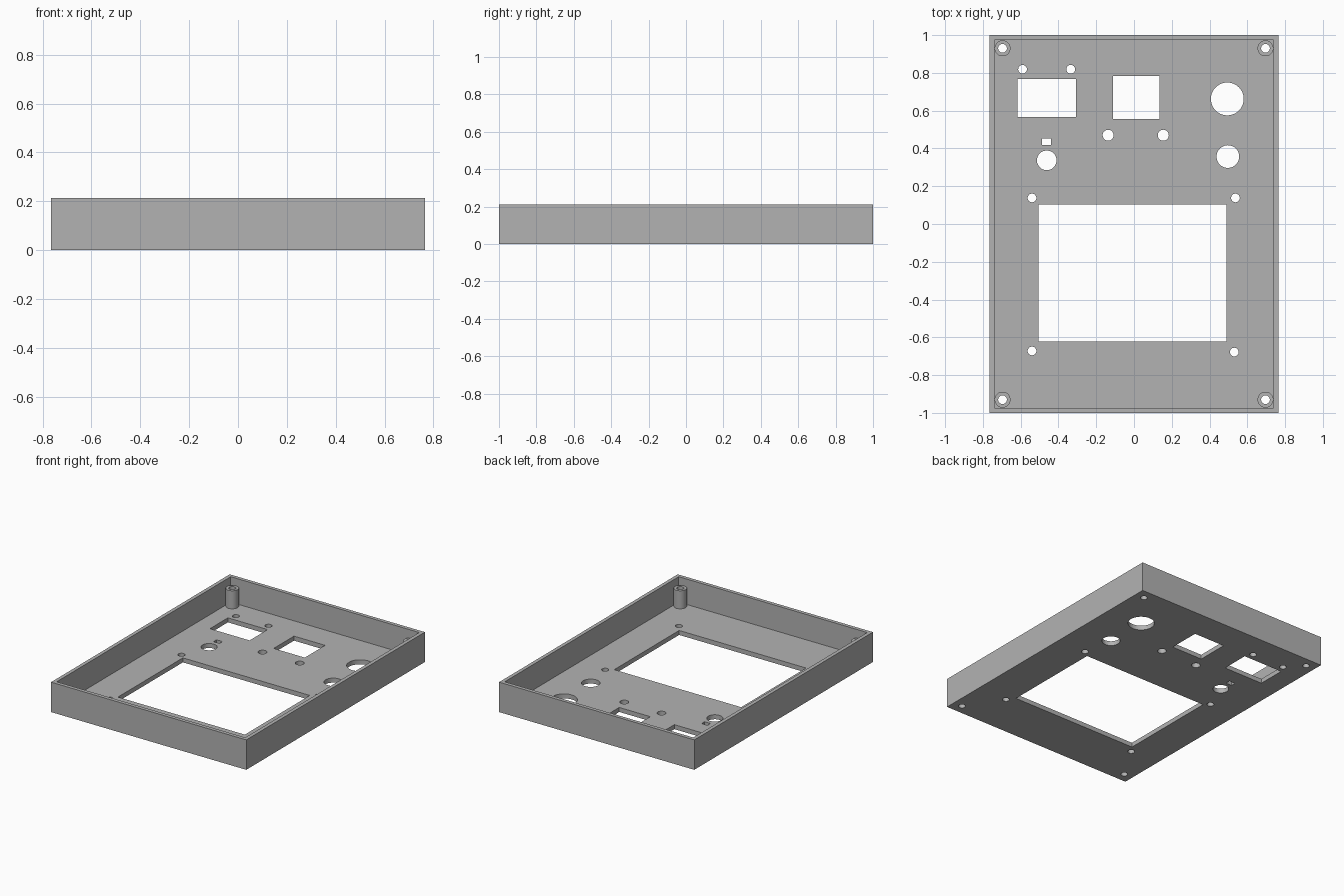
import bpy
import math

# Remove the default cube
cube = bpy.data.objects.get("Cube")
if cube:
    bpy.data.objects.remove(cube, do_unlink=True)

W, L, H = 1.53, 2.0, 0.212      # outer size
WALL, FLOOR = 0.026, 0.032      # wall and floor thickness
POST_TOP, POST_R, SCREW_R = 0.16, 0.042, 0.023

grey = bpy.data.materials.new("plain_grey")
grey.use_nodes = True
colour = (0.45, 0.45, 0.45, 1)
grey.diffuse_color = colour
grey.node_tree.nodes["Principled BSDF"].inputs["Base Color"].default_value = colour


def box(name, x0, x1, y0, y1, z0, z1):
    bpy.ops.mesh.primitive_cube_add(size=1)
    ob = bpy.context.object
    ob.name = name
    ob.location = ((x0 + x1) / 2, (y0 + y1) / 2, (z0 + z1) / 2)
    ob.scale = (x1 - x0, y1 - y0, z1 - z0)
    bpy.ops.object.transform_apply(location=True, rotation=False, scale=True)
    ob.data.materials.append(grey)
    return ob


def cylinder(name, x, y, r, z0, z1):
    bpy.ops.mesh.primitive_cylinder_add(vertices=40, radius=r, depth=z1 - z0,
                                        location=(x, y, (z0 + z1) / 2))
    ob = bpy.context.object
    ob.name = name
    bpy.ops.object.transform_apply(location=True, rotation=False, scale=False)
    ob.data.materials.append(grey)
    return ob


def combine(target, tool, operation):
    """Apply a boolean and discard the tool object."""
    mod = target.modifiers.new(operation.lower(), "BOOLEAN")
    mod.operation, mod.solver, mod.object = operation, "EXACT", tool
    bpy.context.view_layer.objects.active = target
    bpy.ops.object.modifier_apply(modifier=mod.name)
    bpy.data.objects.remove(tool, do_unlink=True)


# Open tray: outer block with the cavity removed
tray = box("enclosure_tray", -W / 2, W / 2, -L / 2, L / 2, 0, H)
combine(tray, box("cavity", -W / 2 + WALL, W / 2 - WALL,
                  -L / 2 + WALL, L / 2 - WALL, FLOOR, H + 0.1), "DIFFERENCE")

# Corner screw posts rising from the floor
corners = [(sx * 0.696, sy * 0.93) for sx in (-1, 1) for sy in (-1, 1)]
for x, y in corners:
    combine(tray, cylinder("post", x, y, POST_R, FLOOR / 2, POST_TOP), "UNION")

# Rectangular openings: screen, two sockets and a small slot
openings = [
    (-0.505, 0.49, -0.623, 0.104),
    (-0.617, -0.306, 0.567, 0.768),
    (-0.11, 0.134, 0.556, 0.784),
    (-0.486, -0.439, 0.419, 0.453),
]
for rect in openings:
    combine(tray, box("opening", *rect, -0.1, 0.1), "DIFFERENCE")

# Round holes grouped by radius: controls, socket screws, screen screws, posts
holes = {
    0.087: [(0.494, 0.662)],
    0.06: [(0.497, 0.357)],
    0.052: [(-0.462, 0.337)],
    0.029: [(-0.137, 0.47), (0.155, 0.47)],
    SCREW_R: [(-0.59, 0.819), (-0.335, 0.819), (-0.54, 0.138), (0.537, 0.138),
              (-0.54, -0.672), (0.531, -0.678)] + corners,
}
for radius, centres in holes.items():
    for x, y in centres:
        combine(tray, cylinder("hole", x, y, radius, -0.1, H + 0.1), "DIFFERENCE")

# Smooth the round surfaces, keep the edges sharp
bpy.ops.object.select_all(action="DESELECT")
tray.select_set(True)
bpy.context.view_layer.objects.active = tray
bpy.ops.object.shade_smooth_by_angle(angle=math.radians(30))
